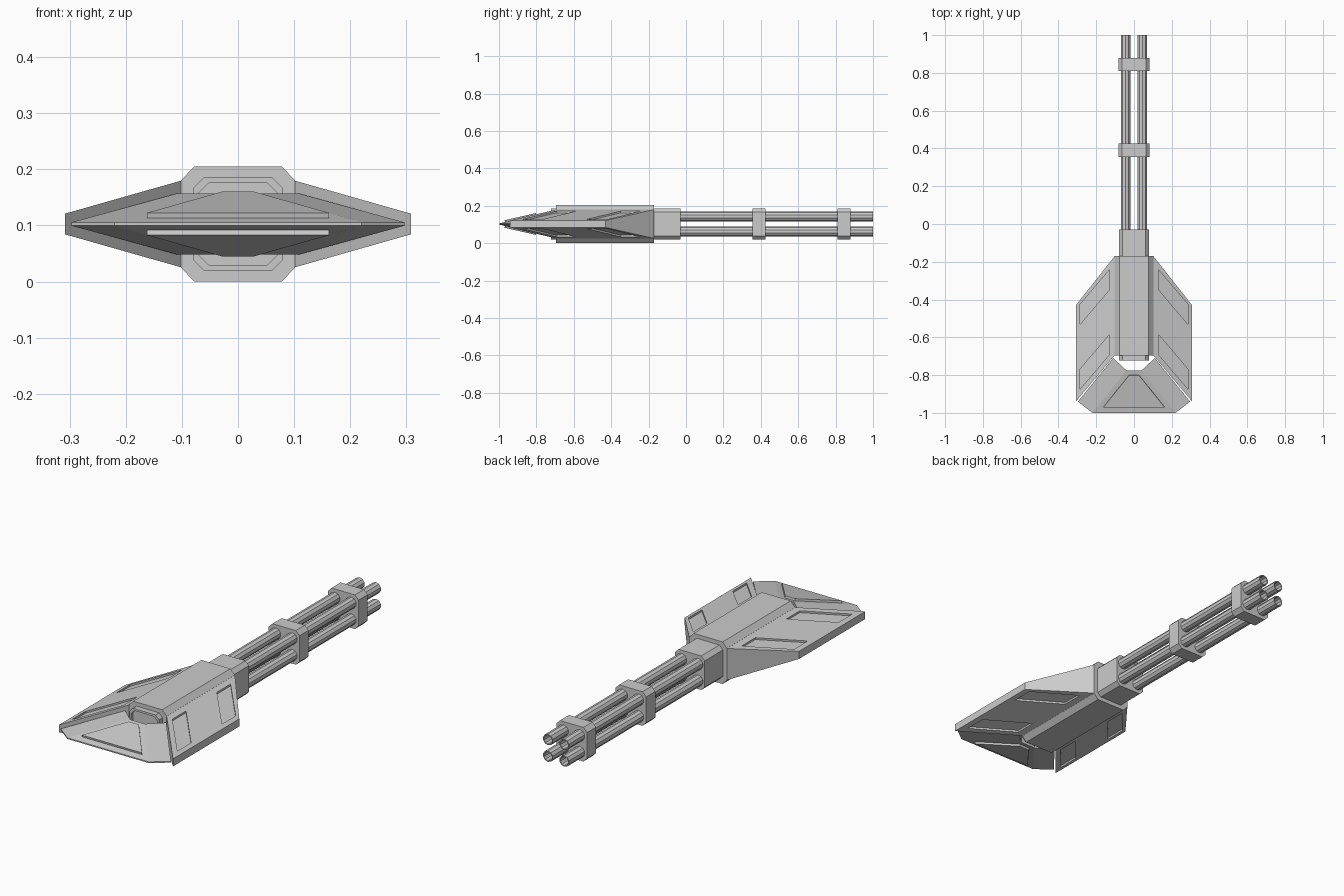
import bpy, bmesh, math
from mathutils import Vector

if "Cube" in bpy.data.objects:
    bpy.data.objects.remove(bpy.data.objects["Cube"])

H = 0.1025  # height of the symmetry plane


def mesh_object(name, verts, faces):
    me = bpy.data.meshes.new(name)
    me.from_pydata([tuple(v) for v in verts], [], faces)
    bm = bmesh.new()
    bm.from_mesh(me)
    bmesh.ops.recalc_face_normals(bm, faces=bm.faces)
    bm.to_mesh(me)
    bm.free()
    ob = bpy.data.objects.new(name, me)
    ob.location.z = H
    bpy.context.collection.objects.link(ob)
    return ob


def loft(name, *loops, caps=True):
    """Skin successive loops of equal length; cap both ends."""
    n, k = len(loops[0]), len(loops)
    faces = [(r * n + i, r * n + (i + 1) % n, (r + 1) * n + (i + 1) % n, (r + 1) * n + i)
             for r in range(k - 1) for i in range(n)]
    if caps:
        faces += [tuple(range(n)), tuple(range((k - 1) * n, k * n))]
    return mesh_object(name, [v for l in loops for v in l], faces)


def octagon(y, w, h, cx, cz):
    q = [(w, h - cz), (w - cx, h)]
    pts = q + [(-x, z) for x, z in q[::-1]]
    pts += [(x, -z) for x, z in pts[::-1]]
    return [(x, y, z) for x, z in pts]


def circle(x, y, z, r, n=10):
    return [(x + r * math.cos(math.tau * (i + .5) / n), y,
             z + r * math.sin(math.tau * (i + .5) / n)) for i in range(n)]


def mirror(ob, x=False, z=False):
    m = ob.modifiers.new("Mirror", 'MIRROR')
    m.use_axis = (x, False, z)
    m.use_mirror_merge = False


# Central armoured spine
loft("spine", octagon(-0.695, .102, .1025, .024, .025),
     octagon(-0.17, .102, .1025, .024, .025))

# Inner core: rear stub with stepped recess, front barrel housing
core = dict(w=.08, h=.083, cx=.019, cz=.019)
loft("core", octagon(-0.708, .07, .073, .018, .018),
     octagon(-0.722, .07, .073, .018, .018),
     octagon(-0.722, **core), octagon(-0.03, **core))

# Side wing, tapering outwards, with recessed panels cut top and bottom
X0, X1, Z0, Z1 = .102, .308, .077, .0185
wing = loft("wing",
            [(X0, -.695, -Z0), (X0, -.17, -Z0), (X0, -.17, Z0), (X0, -.695, Z0)],
            [(X1, -.94, -Z1), (X1, -.43, -Z1), (X1, -.43, Z1), (X1, -.94, Z1)])
slope = (Z1 - Z0) / (X1 - X0)
cutters = []
for dy in (0, -.343):
    for s in (1, -1):
        para = [(.13, -.243), (.285, -.425), (.285, -.53), (.13, -.348)]
        low, high = [[(x, y + dy, s * (Z0 + slope * (x - X0) + d)) for x, y in para]
                     for d in (-.009, .03)]
        cut = loft("panel_cutter", low, high)
        cut.hide_render = True
        cutters.append(cut)
        b = wing.modifiers.new("Recess", 'BOOLEAN')
        b.operation, b.solver, b.object = 'DIFFERENCE', 'EXACT', cut
bpy.context.view_layer.update()
baked = bpy.data.meshes.new_from_object(
    wing.evaluated_get(bpy.context.evaluated_depsgraph_get()))
wing.modifiers.clear()
wing.data = baked
for c in cutters:
    bpy.data.objects.remove(c)
mirror(wing, x=True)

# Wedge tail with a notch in front of it
half = [(.22, -1, .003), (.297, -.94, .003), (.11, -.71, .054), (.04, -.775, .054)]
top = half + [(-x, y, z) for x, y, z in half[::-1]]
bottom = [(x, y, -z) for x, y, z in top]
faces = []
for o in (0, 8):
    faces += [(o, o + 1, o + 2, o + 3), (o + 4, o + 5, o + 6, o + 7), (o, o + 3, o + 4, o + 7)]
faces += [(i, (i + 1) % 8, (i + 1) % 8 + 8, i + 8) for i in range(8)]
mesh_object("tail", top + bottom, faces)

# Raised trapezoid panels on the tail
k = .051 / .225
normal = Vector((0, -k, 1)).normalized() * .01
base = [Vector((x, y, .003 + k * (y + 1)))
        for x, y in ((-.162, -.968), (.162, -.968), (.027, -.8), (-.027, -.8))]
panel = loft("tail_panel", [p - normal * .3 for p in base], [p + normal for p in base])
mirror(panel, z=True)

# Four hollow barrels
bx, bz, R, r = .044, .0405, .027, .022
barrel = loft("barrel", circle(bx, -.06, bz, R), circle(bx, 1, bz, R),
              circle(bx, 1, bz, r), circle(bx, .5, bz, r))
mirror(barrel, x=True, z=True)

# Clamps around the barrels
for y0, y1 in ((.355, .425), (.81, .88)):
    loft("barrel_clamp", octagon(y0, .083, .083, .02, .02), octagon(y1, .083, .083, .02, .02))
